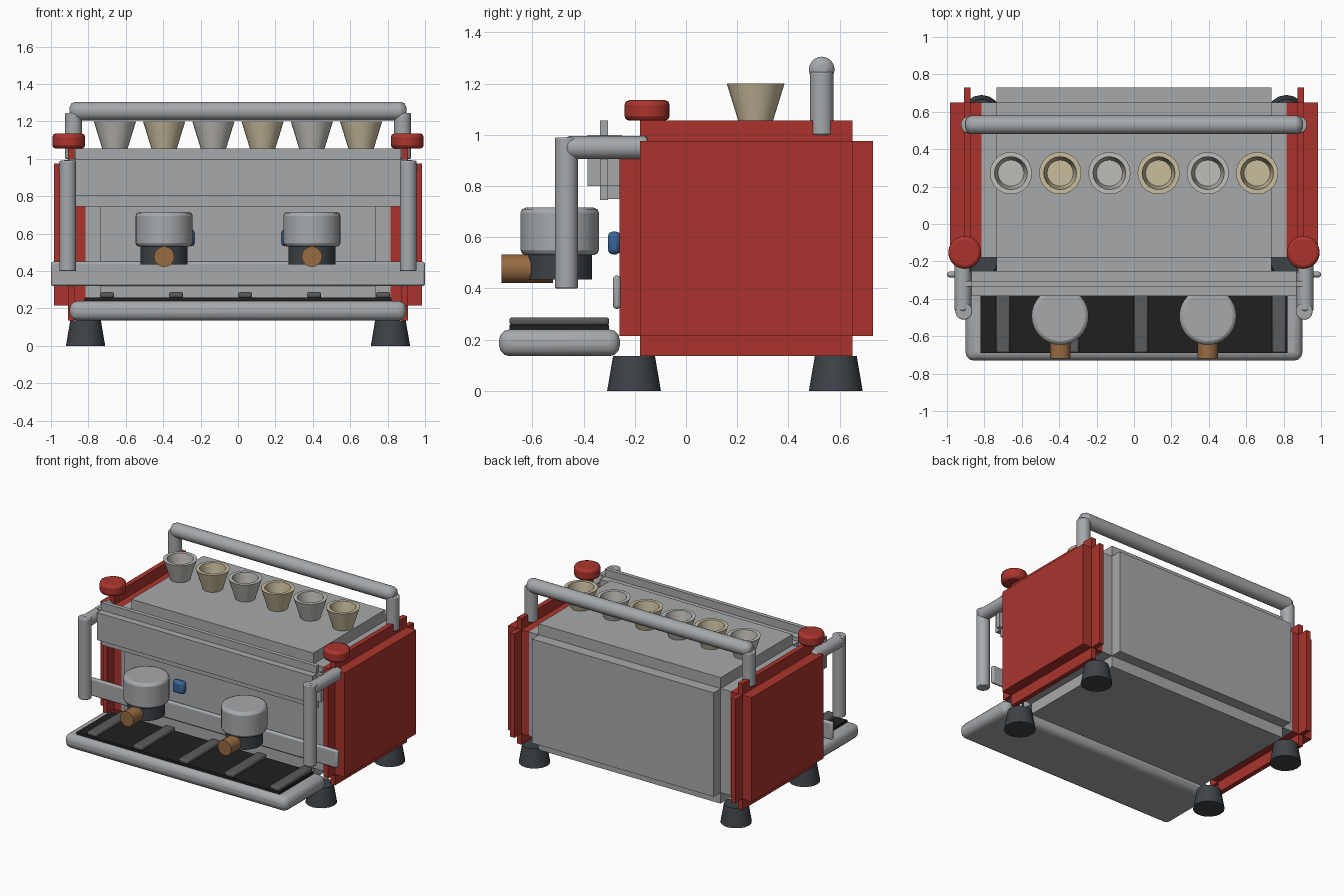
import bpy, bmesh, math
from mathutils import Matrix, Vector

cube = bpy.data.objects.get("Cube")
if cube:
    bpy.data.objects.remove(cube, do_unlink=True)


def material(name, r, g, b):
    m = bpy.data.materials.new(name)
    m.use_nodes = True
    m.diffuse_color = (r, g, b, 1)
    m.node_tree.nodes["Principled BSDF"].inputs["Base Color"].default_value = (r, g, b, 1)
    return m


steel = material("steel", .38, .395, .41)
red = material("red enamel", .41, .034, .026)
rubber = material("dark rubber", .048, .056, .064)
black = material("black mat", .014, .014, .014)
slat_grey = material("slat grey", .1, .105, .11)
cream = material("cream cup", .58, .51, .34)
pale = material("pale cup", .53, .51, .48)
wood = material("brown wood", .31, .145, .055)
blue = material("blue button", .04, .13, .31)


def finish(bm, name, mat, bevel=0, segments=2, smooth=True):
    bmesh.ops.recalc_face_normals(bm, faces=bm.faces)
    me = bpy.data.meshes.new(name)
    bm.to_mesh(me)
    bm.free()
    ob = bpy.data.objects.new(name, me)
    bpy.context.collection.objects.link(ob)
    me.materials.append(mat)
    bpy.ops.object.select_all(action='DESELECT')
    bpy.context.view_layer.objects.active = ob
    ob.select_set(True)
    if bevel:
        mod = ob.modifiers.new("Bevel", 'BEVEL')
        mod.width = bevel
        mod.segments = segments
        mod.limit_method = 'ANGLE'
        mod.angle_limit = math.radians(50)
    if smooth:
        bpy.ops.object.shade_smooth_by_angle(angle=math.radians(40))
    return ob


def add_box(bm, x, y, z):
    size = Vector((x[1] - x[0], y[1] - y[0], z[1] - z[0]))
    mid = Vector((x[0] + x[1], y[0] + y[1], z[0] + z[1])) / 2
    bmesh.ops.create_cube(bm, size=1, matrix=Matrix.Translation(mid) @ Matrix.Diagonal(size.to_4d()))


def boxes(name, mat, *parts, bevel=0, segments=2):
    bm = bmesh.new()
    for p in parts:
        add_box(bm, *p)
    return finish(bm, name, mat, bevel, segments, bevel > 0)


def rod(name, mat, a, b, r1, r2=None, bevel=0, sides=24):
    """Cylinder or cone from point a to point b."""
    a, b = Vector(a), Vector(b)
    bm = bmesh.new()
    turn = (b - a).to_track_quat('Z', 'Y').to_matrix().to_4x4()
    bmesh.ops.create_cone(bm, cap_ends=True, segments=sides, radius1=r1,
                          radius2=r1 if r2 is None else r2, depth=(b - a).length,
                          matrix=Matrix.Translation((a + b) / 2) @ turn)
    return finish(bm, name, mat, bevel)


def lathe(name, mat, x, y, profile, sides=20):
    bm = bmesh.new()
    verts = [bm.verts.new((x + r, y, z)) for r, z in profile]
    edges = [bm.edges.new(pair) for pair in zip(verts, verts[1:])]
    bmesh.ops.spin(bm, geom=verts + edges, cent=(x, y, 0), axis=(0, 0, 1),
                   angle=math.tau, steps=sides)
    bmesh.ops.remove_doubles(bm, verts=bm.verts, dist=.0005)
    return finish(bm, name, mat)


# Main body: a core with raised panels on the front, back, top and bottom
CORE_Y, PANEL_Y = (-.18, .65), (-.26, .73)
CORE_Z, PANEL_Z = (.215, .975), (.135, 1.055)
boxes("body", steel,
      ((-.815, .815), CORE_Y, CORE_Z),
      ((-.735, .735), PANEL_Y, CORE_Z),
      ((-.735, .735), CORE_Y, PANEL_Z))

# Control panel with thin fins
boxes("control_panel", steel,
      ((-.87, .87), (-.385, -.25), (.8, 1.0)),
      ((-.87, .87), (-.335, -.305), (.745, 1.055)),
      ((-.905, .905), (-.335, -.305), (.8, 1.0)),
      ((-.7, .7), (-.305, -.25), (.75, .8)))

# Splash rail across the front
boxes("splash_rail", steel, ((-1, 1), (-.285, -.255), (.32, .45)), bevel=.012)

# Drip tray with mat and slats
boxes("drip_tray", steel, ((-.9, .9), (-.73, -.258), (.135, .24)), bevel=.042, segments=3)
boxes("tray_mat", black, ((-.82, .82), (-.69, -.3), (.235, .258)))
for i in range(5):
    x = -.7 + i * .369
    boxes("tray_slat", slat_grey, ((x - .038, x + .038), (-.69, -.3), (.255, .287)), bevel=.011)

# Paired parts on both sides
for s, side in ((1, "left"), (-1, "right")):
    span = lambda a, b: tuple(sorted((s * a, s * b)))
    boxes(side + "_side_panel", red,
          (span(.815, .985), CORE_Y, CORE_Z),
          (span(.875, .91), PANEL_Y, CORE_Z),
          (span(.875, .91), CORE_Y, PANEL_Z))
    for y, end in ((-.203, "front"), (.585, "back")):
        rod(f"{side}_{end}_foot", rubber, (s * .815, y, 0), (s * .815, y, .135), .105, .082, sides=16)

    # Steam pipe and its red valve knob
    rod(side + "_steam_pipe", steel, (s * .91, -.467, .4), (s * .91, -.467, .99), .045, bevel=.006)
    rod(side + "_steam_arm", steel, (s * .915, -.467, .95), (s * .915, -.15, .95), .045, bevel=.012)
    rod(side + "_valve_knob", red, (s * .905, -.152, 1.055), (s * .905, -.152, 1.135), .088, bevel=.018)

    # Brewing group
    x, y = s * .395, -.493
    rod(side + "_brew_head", steel, (x, y, .53), (x, y, .715), .153, bevel=.02, sides=32)
    rod(side + "_filter_holder", rubber, (x, y, .435), (x, y, .54), .125)
    rod(side + "_filter_handle", wood, (x, -.72, .477), (x, -.52, .477), .055, sides=16)
    boxes(side + "_brew_button", blue, (span(.232, .322), (-.305, -.255), (.533, .622)), bevel=.018)

    # Guard rail post
    rod(side + "_rail_post", steel, (s * .88, .53, 1.0), (s * .88, .53, 1.245), .046, bevel=.006)

# Guard rail across the top
rod("guard_rail", steel, (-.9, .53, 1.255), (.9, .53, 1.255), .05, bevel=.03)

# Row of cups
for i in range(6):
    lathe("cup", cream if i % 2 else pale, -.658 + i * .2632, .272,
          [(0, 1.055), (.068, 1.055), (.113, 1.2), (.088, 1.2), (.07, 1.085), (0, 1.085)])
